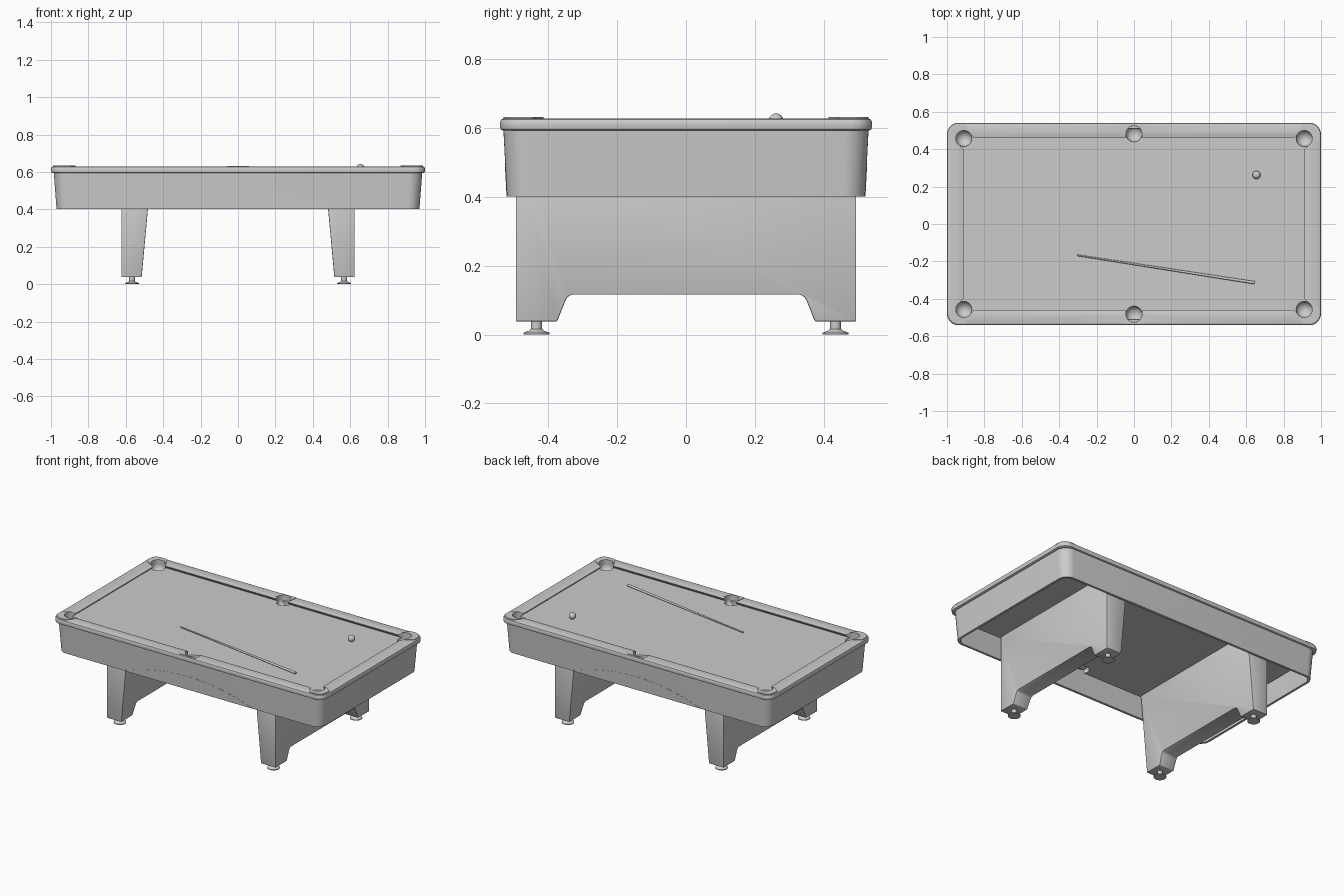
import bpy, bmesh, math
from mathutils import Vector

default = bpy.data.objects.get("Cube")
if default:
    bpy.data.objects.remove(default, do_unlink=True)

grey = bpy.data.materials.new("plain grey")
grey.use_nodes = True
GREY = (0.6, 0.6, 0.6, 1)
grey.diffuse_color = GREY
grey.node_tree.nodes["Principled BSDF"].inputs["Base Color"].default_value = GREY


def finish(name, bm):
    bmesh.ops.recalc_face_normals(bm, faces=bm.faces)
    mesh = bpy.data.meshes.new(name)
    bm.to_mesh(mesh)
    bm.free()
    mesh.materials.append(grey)
    ob = bpy.data.objects.new(name, mesh)
    bpy.context.collection.objects.link(ob)
    return ob


def smooth(ob, angle=35):
    bpy.ops.object.select_all(action='DESELECT')
    ob.select_set(True)
    bpy.context.view_layer.objects.active = ob
    bpy.ops.object.shade_smooth_by_angle(angle=math.radians(angle))


def bake(ob):
    """Apply the modifiers of an object."""
    deps = bpy.context.evaluated_depsgraph_get()
    mesh = bpy.data.meshes.new_from_object(ob.evaluated_get(deps))
    ob.modifiers.clear()
    ob.data = mesh


def cut(ob, cutters):
    for c in cutters:
        mod = ob.modifiers.new("cut", 'BOOLEAN')
        mod.operation, mod.solver, mod.object = 'DIFFERENCE', 'EXACT', c
    bake(ob)


def rounded_rect(hx, hy, r, steps=10):
    pts = []
    for q, (sx, sy) in enumerate([(1, 1), (-1, 1), (-1, -1), (1, -1)]):
        for i in range(steps + 1):
            a = (q + i / steps) * math.pi / 2
            pts.append((sx * (hx - r) + r * math.cos(a), sy * (hy - r) + r * math.sin(a)))
    return pts


def loft(name, sections, closed):
    """Rounded rectangles (half x, half y, radius, z) joined as a ring or a capped block."""
    bm = bmesh.new()
    rings = [[bm.verts.new((x, y, z)) for x, y in rounded_rect(hx, hy, r)]
             for hx, hy, r, z in sections]
    pairs = list(zip(rings, rings[1:]))
    if closed:
        pairs.append((rings[-1], rings[0]))
    else:
        bm.faces.new(rings[0])
        bm.faces.new(rings[-1])
    for a, b in pairs:
        n = len(a)
        for i in range(n):
            j = (i + 1) % n
            bm.faces.new((a[i], a[j], b[j], b[i]))
    return finish(name, bm)


def prism(name, near, far):
    """Solid between two matching outlines of 3D points."""
    bm = bmesh.new()
    a = [bm.verts.new(p) for p in near]
    b = [bm.verts.new(p) for p in far]
    bm.faces.new(a)
    bm.faces.new(b)
    for i in range(len(a)):
        j = (i + 1) % len(a)
        bm.faces.new((a[i], a[j], b[j], b[i]))
    return finish(name, bm)


def flat_prism(name, pts, z0, z1):
    return prism(name, [(x, y, z0) for x, y in pts], [(x, y, z1) for x, y in pts])


def lathe(name, profile, origin, steps=32):
    """Turn a profile of (radius, z) around a vertical axis."""
    bm = bmesh.new()
    vs = [bm.verts.new((r, 0, z)) for r, z in profile]
    es = [bm.edges.new(e) for e in zip(vs, vs[1:])]
    bmesh.ops.spin(bm, geom=vs + es, cent=(0, 0, 0), axis=(0, 0, 1),
                   angle=2 * math.pi, steps=steps, use_merge=True)
    bmesh.ops.remove_doubles(bm, verts=bm.verts, dist=0.00001)
    bmesh.ops.translate(bm, verts=bm.verts, vec=origin)
    return finish(name, bm)


CORNERS = [(sx, sy) for sx in (1, -1) for sy in (1, -1)]
FELT, POCKET_R = 0.60, 0.043
pockets = [(sx * 0.91, sy * 0.457) for sx, sy in CORNERS] + [(0, 0.482), (0, -0.482)]

# Cutters: pocket holes and widening mouths through the cushions
holes = [lathe("pocket_cutter", [(0, 0.5), (POCKET_R, 0.5), (POCKET_R, 0.7), (0, 0.7)], (x, y, 0))
         for x, y in pockets]
corner_mouth = [(0.88, 0.487), (0.835, 0.44), (0.89, 0.38), (0.94, 0.427)]
side_mouth = [(0.04, 0.482), (0.052, 0.44), (-0.052, 0.44), (-0.04, 0.482)]
mouths = [flat_prism("mouth_cutter", [(sx * x, sy * y) for x, y in corner_mouth], 0.55, 0.7)
          for sx, sy in CORNERS]
mouths += [flat_prism("mouth_cutter", [(x, s * y) for x, y in side_mouth], 0.55, 0.7)
           for s in (1, -1)]

# Top rail with cushion noses
rail = loft("rail_frame", [
    (0.99, 0.532, 0.052, 0.593), (0.998, 0.539, 0.06, 0.597), (1.0, 0.541, 0.062, 0.605),
    (1.0, 0.541, 0.062, 0.618), (0.997, 0.538, 0.06, 0.625), (0.988, 0.529, 0.05, 0.629),
    (0.938, 0.486, 0.006, 0.629), (0.912, 0.46, 0.005, 0.624), (0.914, 0.462, 0.005, 0.617),
    (0.936, 0.484, 0.006, 0.598), (0.938, 0.486, 0.006, 0.593)], True)
cut(rail, holes + mouths)
smooth(rail)

# Raised caps around the pockets
arc = [(x, y) for x, y in rounded_rect(0.99, 0.531, 0.052)[:11]]
corner_cap = arc + [(0.90, 0.531), (0.868, 0.487), (0.94, 0.415), (0.99, 0.447)]
for sx, sy in CORNERS:
    cap = flat_prism("corner_cap", [(sx * x, sy * y) for x, y in corner_cap], 0.622, 0.633)
    cut(cap, holes + mouths)
    smooth(cap)
for s in (1, -1):
    pts = [(-0.06, 0.531), (0.06, 0.531), (0.055, 0.478), (-0.055, 0.478)]
    cap = flat_prism("side_cap", [(x, s * y) for x, y in pts], 0.622, 0.631)
    cut(cap, holes + mouths)
    smooth(cap)

# Playing bed with pocket cups
bed = loft("playing_bed", [(0.957, 0.505, 0.03, 0.55), (0.957, 0.505, 0.03, FELT)], False)
cut(bed, holes)
smooth(bed)
for x, y in pockets:
    cup = []
    for r, depth, angles in ((POCKET_R, 0.04, range(0, 91, 10)),
                             (POCKET_R + 0.002, 0.042, range(90, -1, -10))):
        cup += [(r * math.cos(math.radians(a)), FELT - depth * math.sin(math.radians(a)))
                for a in angles]
    smooth(lathe("pocket_cup", cup + cup[:1], (x, y, 0)))

for c in holes + mouths:
    bpy.data.objects.remove(c, do_unlink=True)

# Hollow tapered skirt
SKIRT_TOP, SKIRT_BOTTOM = 0.594, 0.402
smooth(loft("skirt", [
    (0.970, 0.521, 0.065, SKIRT_BOTTOM), (0.985, 0.531, 0.07, SKIRT_TOP),
    (0.965, 0.511, 0.05, SKIRT_TOP), (0.955, 0.506, 0.05, SKIRT_BOTTOM)], True))


# Shallow arch plates on the long sides of the skirt
def skirt_y(z):
    return 0.521 + 0.01 * (z - SKIRT_BOTTOM) / (SKIRT_TOP - SKIRT_BOTTOM)


arch = []
for i in range(25):
    t = i / 12 - 1
    arch.append((0.48 * t, SKIRT_BOTTOM + 0.09 * (1 - t * t)))
for s in (1, -1):
    smooth(prism("arch_plate", [(x, s * (skirt_y(z) - 0.004), z) for x, z in arch],
                 [(x, s * (skirt_y(z) + 0.001), z) for x, z in arch]))

# Two wide pedestal legs with a cut-out below
LEG_BOTTOM = 0.038
half = [(0.495, 0.55), (0.495, LEG_BOTTOM), (0.375, LEG_BOTTOM), (0.35, 0.10),
        (0.344, 0.11), (0.332, 0.116)]
outline = half + [(-y, z) for y, z in reversed(half)]
for s in (1, -1):
    leg = prism("pedestal_leg", [(s * 0.624, y, z) for y, z in outline],
                [(s * (0.515 - 0.092 * (z - LEG_BOTTOM)), y, z) for y, z in outline])
    mod = leg.modifiers.new("soft edges", 'BEVEL')
    mod.width, mod.segments, mod.limit_method = 0.004, 2, 'ANGLE'
    bake(leg)
    smooth(leg)

# Levelling feet
foot = [(0, 0), (0.038, 0), (0.038, 0.005), (0.022, 0.011), (0.016, 0.016),
        (0.016, 0.045), (0, 0.045)]
for sx, sy in CORNERS:
    smooth(lathe("levelling_foot", foot, (sx * 0.567, sy * 0.435, 0), 24))

# Ball
bm = bmesh.new()
bmesh.ops.create_uvsphere(bm, u_segments=32, v_segments=16, radius=0.0215)
ball = finish("ball", bm)
ball.location = (0.655, 0.262, FELT + 0.0215)
smooth(ball, 60)

# Cue stick lying on the bed
tip, butt = Vector((-0.305, -0.167, FELT + 0.004)), Vector((0.645, -0.314, FELT + 0.008))
bm = bmesh.new()
bmesh.ops.create_cone(bm, cap_ends=True, segments=16, radius1=0.004, radius2=0.008,
                      depth=(butt - tip).length)
cue = finish("cue_stick", bm)
cue.location = (tip + butt) / 2
cue.rotation_mode = 'QUATERNION'
cue.rotation_quaternion = (butt - tip).to_track_quat('Z', 'Y')
smooth(cue)
